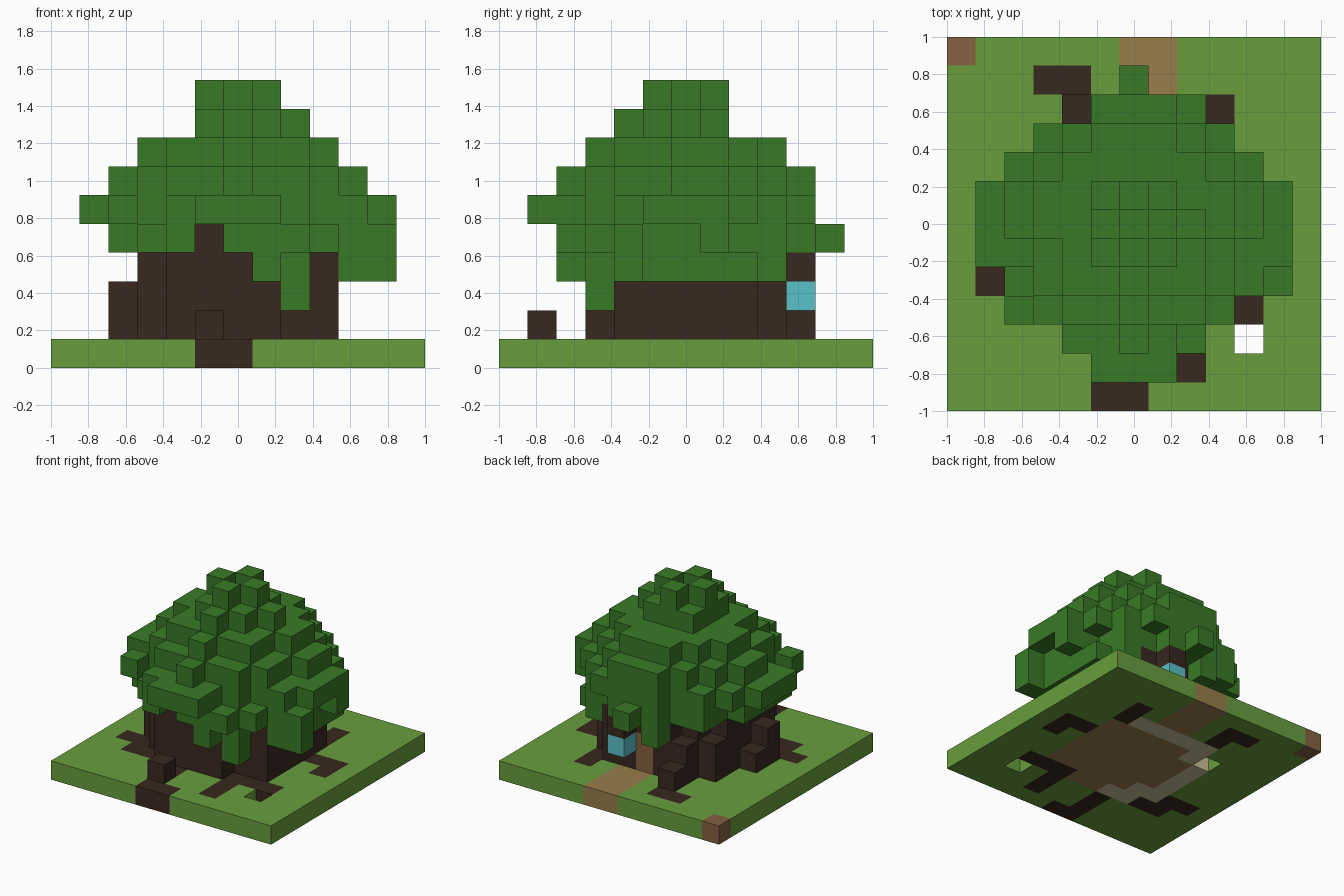
import bpy
import bmesh

if "Cube" in bpy.data.objects:
    bpy.data.objects.remove(bpy.data.objects["Cube"], do_unlink=True)

N = 13                 # blocks along each side
S = 2 / N              # block size
MID = N // 2


def linear(v):
    return v / 12.92 if v <= 0.04045 else ((v + 0.055) / 1.055) ** 2.4


def material(name, hex_code):
    rgb = [linear(b / 255) for b in bytes.fromhex(hex_code)]
    mat = bpy.data.materials.new(name)
    mat.use_nodes = True
    mat.diffuse_color = (*rgb, 1)
    bsdf = next(n for n in mat.node_tree.nodes if n.type == 'BSDF_PRINCIPLED')
    bsdf.inputs["Base Color"].default_value = (*rgb, 1)
    return mat


GRASS = material("grass_green", "689E3D")
LEAF = material("leaf_green", "397A26")
BARK = material("dark_bark", "38281E")
PATH = material("path_brown", "987E4A")
WOOD = material("plank_brown", "846242")
STONE = material("pale_stone", "CCC098")
GLOW = material("lantern_cyan", "5AC2CA")


def disc(r2):
    """Columns within a squared radius of the middle."""
    return {(i, j) for i in range(N) for j in range(N)
            if (i - MID) ** 2 + (j - MID) ** 2 <= r2}


def layer(columns, k):
    return {(i, j, k) for i, j in columns}


# Ground slab with roots, path, hut floor and two open cells
roots = {(5, 0), (6, 0), (5, 1), (5, 2), (8, 1), (8, 2), (8, 3), (9, 3),
         (10, 3), (1, 4), (2, 4), (2, 3), (3, 3), (10, 7), (11, 7), (11, 6),
         (9, 9), (9, 10), (3, 11), (4, 11), (4, 10)}
path = {(i, j) for i in (6, 7) for j in (10, 11, 12)}
holes = {(10, 2), (3, 8)}
hut = disc(13)
rim = hut - disc(5)
ground = {}
for i in range(N):
    for j in range(N):
        c = (i, j)
        if c in holes:
            continue
        if c in roots:
            mat = BARK
        elif c in rim and (i < MID or j == 9):
            mat = STONE
        elif c in path or c in hut:
            mat = PATH
        else:
            mat = GRASS
        ground[(i, j, 0)] = mat
ground[(0, 12, 0)] = WOOD

# Trunk with stepped buttresses
shaft = hut - {(8, 3)}
trunk = layer(shaft, 1) | layer(shaft, 2) | layer(shaft - {(3, 8), (4, 9)}, 3)
trunk |= {(5, 3, 4), (2, 5, 1), (2, 5, 2), (2, 6, 1), (4, 10, 1), (5, 1, 1)}
door = {(6, 9, 1), (6, 9, 2)}
trunk -= door

# Canopy: stacked discs trimmed to an irregular outline, more stepped in front
outline = {1: (5, 7), 2: (4, 8), 3: (2, 9), 4: (2, 11), 5: (1, 11), 6: (1, 11),
           7: (1, 11), 8: (2, 10), 9: (3, 9), 10: (5, 8)}
mask = {(i, j) for j, (a, b) in outline.items() for i in range(a, b + 1)}
front = {c for c in mask if c[1] < MID}
back = mask - front
tiers = {4: (disc(20), disc(18)),
         5: (disc(17) | disc(26) - disc(20), disc(26)),
         6: (disc(16), disc(17)),
         7: (disc(9), disc(10)),
         8: (disc(2), disc(2)),
         9: (disc(1), disc(1))}
canopy = set()
for k, (fore, aft) in tiers.items():
    canopy |= layer(fore & front | aft & back, k)
canopy |= {(6, 4, 8), (8, 6, 8), (4, 2, 5), (10, 4, 5),
           (6, 11, 4), (11, 7, 4), (10, 7, 4), (11, 4, 4)}
canopy -= {(5, 2, 4), (5, 3, 4), (6, 6, 9)}
# Hanging foliage
canopy |= layer({(7, 2), (8, 3), (9, 9), (5, 10), (11, 4)}, 3)
canopy |= layer({(10, j) for j in range(4, 9)}, 3)
canopy.add((8, 3, 2))

parts = {
    "ground": ground,
    "trunk": dict.fromkeys(trunk, BARK),
    "door": dict.fromkeys(door, WOOD),
    "canopy": dict.fromkeys(canopy, LEAF),
    "lantern": {(7, 10, 2): GLOW},
    "lantern_bracket": {(7, 10, 3): BARK},
}
solid = set().union(*parts.values())


def build(name, cells):
    """Make one mesh from the exposed sides of the blocks."""
    mesh = bpy.data.meshes.new(name)
    mats = list(dict.fromkeys(cells.values()))
    for m in mats:
        mesh.materials.append(m)
    bm = bmesh.new()
    for cell, mat in cells.items():
        for axis in range(3):
            u, v = (axis + 1) % 3, (axis + 2) % 3
            for side in (0, 1):
                near = list(cell)
                near[axis] += 2 * side - 1
                if tuple(near) in solid:
                    continue
                corners = []
                for du, dv in ((0, 0), (1, 0), (1, 1), (0, 1)):
                    p = list(cell)
                    p[axis] += side
                    p[u] += du
                    p[v] += dv
                    corners.append(bm.verts.new(
                        (p[0] * S - 1, p[1] * S - 1, p[2] * S)))
                face = bm.faces.new(corners if side else corners[::-1])
                face.material_index = mats.index(mat)
    bmesh.ops.remove_doubles(bm, verts=bm.verts, dist=S / 100)
    bm.to_mesh(mesh)
    bm.free()
    bpy.context.collection.objects.link(bpy.data.objects.new(name, mesh))


for part_name, part_cells in parts.items():
    build(part_name, part_cells)
